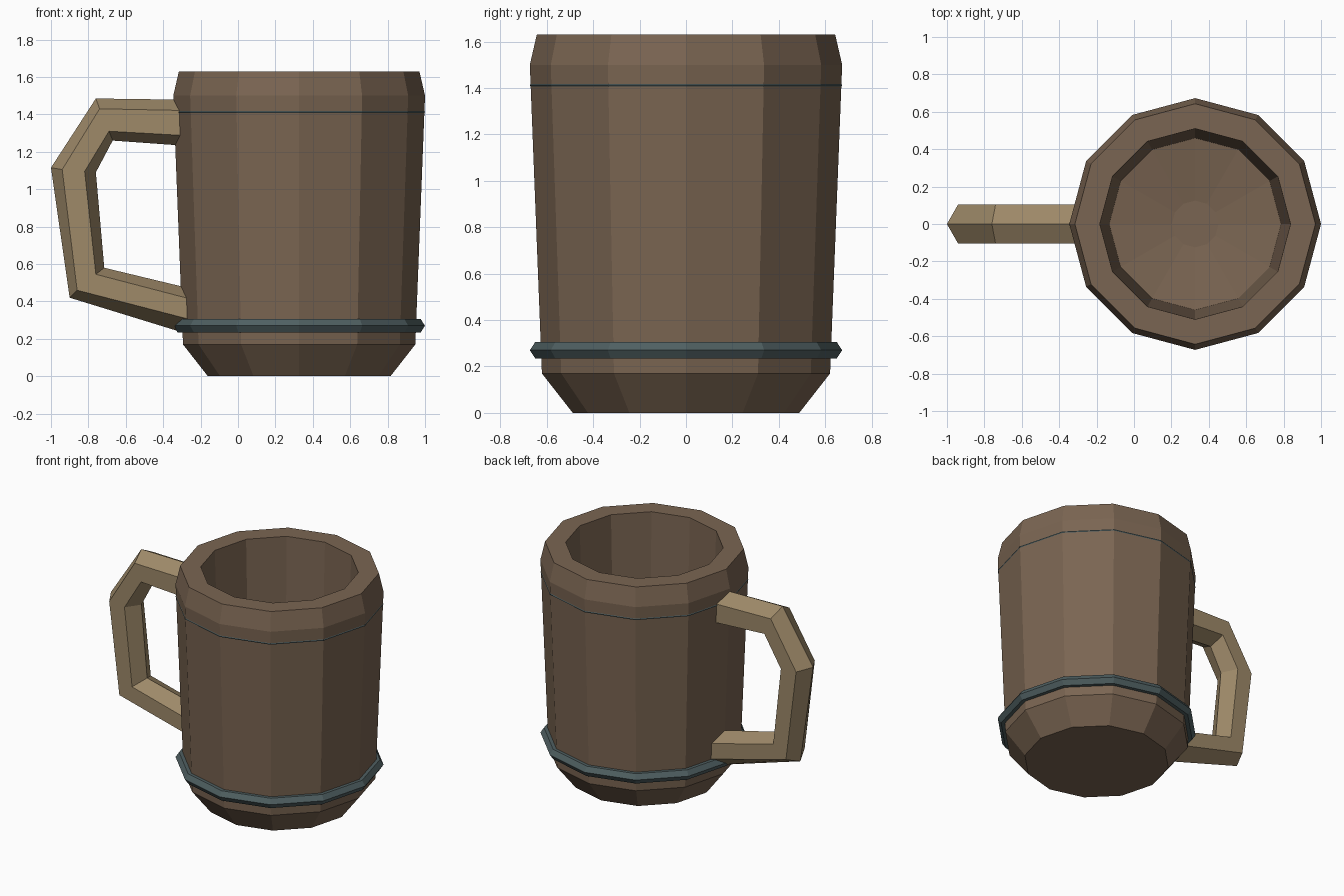
import bpy
import bmesh
import math

default_cube = bpy.data.objects.get("Cube")
if default_cube:
    bpy.data.objects.remove(default_cube, do_unlink=True)

MUG_X = 0.327
SIDES = 12


def make_material(name, colour):
    material = bpy.data.materials.new(name)
    material.use_nodes = True
    material.diffuse_color = (*colour, 1)
    shader = material.node_tree.nodes["Principled BSDF"]
    shader.inputs["Base Color"].default_value = (*colour, 1)
    shader.inputs["Roughness"].default_value = 0.8
    return material


def finish(bm, name, material):
    bmesh.ops.recalc_face_normals(bm, faces=bm.faces[:])
    mesh = bpy.data.meshes.new(name)
    bm.to_mesh(mesh)
    bm.free()
    mesh.materials.append(material)
    obj = bpy.data.objects.new(name, mesh)
    bpy.context.collection.objects.link(obj)
    return obj


def bridge(bm, first, second):
    """Join two closed loops of vertices with quads."""
    count = len(first)
    for i in range(count):
        j = (i + 1) % count
        bm.faces.new((first[i], first[j], second[j], second[i]))


def lathe(name, profile, material, closed=False):
    """Turn a (radius, height) profile about the mug axis."""
    bm = bmesh.new()
    rings = []
    for radius, z in profile:
        angles = [math.tau * i / SIDES for i in range(SIDES)]
        rings.append([bm.verts.new((radius * math.cos(a), radius * math.sin(a), z))
                      for a in angles])
    for lower, upper in zip(rings, rings[1:]):
        bridge(bm, lower, upper)
    if closed:
        bridge(bm, rings[-1], rings[0])
    else:
        bm.faces.new(rings[0])
        bm.faces.new(rings[-1])
    obj = finish(bm, name, material)
    obj.location.x = MUG_X
    return obj


def band(name, z, material):
    """Hoop with a pointed outer edge."""
    half, inner, edge, tip = 0.035, 0.6, 0.65, 0.673
    profile = [(inner, z - half), (edge, z - half), (tip, z),
               (edge, z + half), (inner, z + half)]
    lathe(name, profile, material, closed=True)


def handle(name, stations, half_width, material):
    """Loft a six-sided section: ridges on the centre plane, flat cheeks."""
    bm = bmesh.new()
    rings = []
    for outer, outer_edge, inner_edge, inner in stations:
        section = [(outer, 0), (outer_edge, -1), (inner_edge, -1),
                   (inner, 0), (inner_edge, 1), (outer_edge, 1)]
        rings.append([bm.verts.new((x, side * half_width, z))
                      for (x, z), side in section])
    for first, second in zip(rings, rings[1:]):
        bridge(bm, first, second)
    bm.faces.new(rings[0])
    bm.faces.new(rings[-1])
    finish(bm, name, material)


brown_wood = make_material("brown wood", (0.195, 0.130, 0.084))
pale_wood = make_material("pale wood", (0.342, 0.252, 0.141))
dark_metal = make_material("dark metal", (0.078, 0.115, 0.120))

# Hollow body: outside, rim, inside wall, shallow dished floor
lathe("mug_body", [(0.488, 0), (0.621, 0.17), (0.673, 1.5), (0.643, 1.63),
                   (0.51, 1.63), (0.46, 0.22), (0.125, 0.17)], brown_wood)

# Metal hoops; the upper one only just shows through the body
band("lower_band", 0.27, dark_metal)
band("upper_band", 1.412, dark_metal)

# Handle, from the top joint round to the bottom joint
handle("handle", [
    ((-0.25, 1.478), (-0.25, 1.42), (-0.25, 1.285), (-0.25, 1.23)),
    ((-0.76, 1.485), (-0.74, 1.43), (-0.69, 1.31), (-0.67, 1.26)),
    ((-1.0, 1.115), (-0.94, 1.105), (-0.82, 1.095), (-0.76, 1.09)),
    ((-0.9, 0.42), (-0.86, 0.46), (-0.76, 0.545), (-0.715, 0.58)),
    ((-0.25, 0.22), (-0.25, 0.302), (-0.25, 0.412), (-0.25, 0.468)),
], 0.105, pale_wood)
